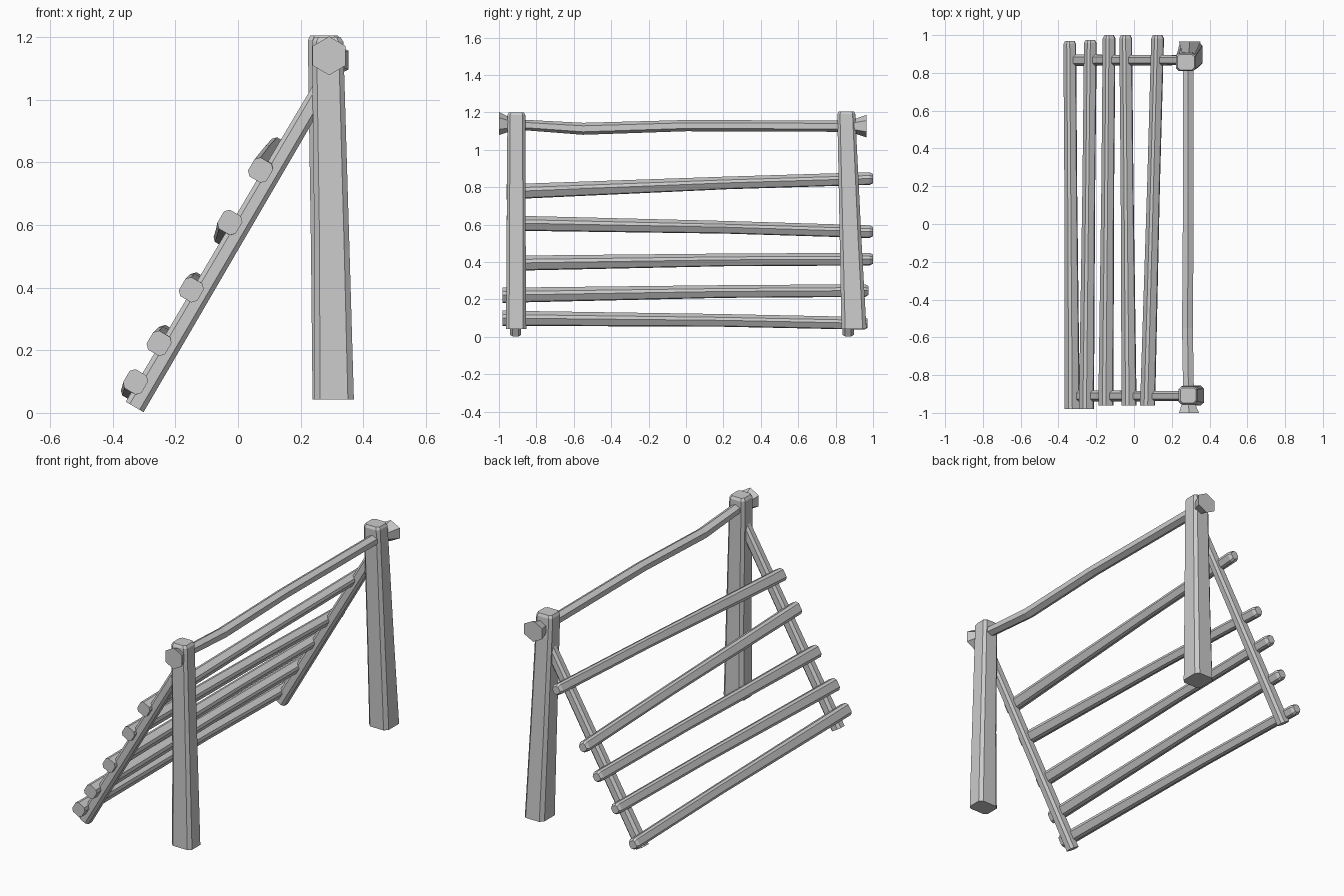
import bpy, bmesh, math
from mathutils import Vector

X, Y, Z = Vector((1, 0, 0)), Vector((0, 1, 0)), Vector((0, 0, 1))
SLOPE = Vector((0.60, 0, 1.02)).normalized()      # direction of the leaning rails
NORMAL = Vector((-SLOPE.z, 0, SLOPE.x))           # outward from the leaning side


def chamfered(c):
    """Unit square with corners cut by c, as 8 points."""
    k = 1 - c
    return [(1, -k), (1, k), (k, 1), (-k, 1), (-1, k), (-1, -k), (-k, -1), (k, -1)]


HEXAGON = [(math.sin(i * math.pi / 3), math.cos(i * math.pi / 3)) for i in range(6)]


def beam(name, rings, u, v, profile):
    """Loft a profile through rings of (centre, half size u, half size v)."""
    bm = bmesh.new()
    loops = [[bm.verts.new(Vector(c) + u * (a * p) + v * (b * q)) for p, q in profile]
             for c, a, b in rings]
    n = len(profile)
    for lo, hi in zip(loops, loops[1:]):
        for i in range(n):
            j = (i + 1) % n
            bm.faces.new((lo[i], lo[j], hi[j], hi[i]))
    bm.faces.new(loops[0][::-1])
    bm.faces.new(loops[-1])
    bmesh.ops.recalc_face_normals(bm, faces=bm.faces[:])
    mesh = bpy.data.meshes.new(name)
    bm.to_mesh(mesh)
    bm.free()
    obj = bpy.data.objects.new(name, mesh)
    bpy.context.collection.objects.link(obj)
    return obj


# Tapered upright posts with a worn top edge
beam("front_post", [
    ((0.306, -0.908, 0.042), 0.064, 0.054),
    ((0.300, -0.908, 0.52), 0.056, 0.051),
    ((0.286, -0.907, 1.185), 0.050, 0.048),
    ((0.286, -0.907, 1.20), 0.041, 0.040)], X, Y, chamfered(0.3))
beam("back_post", [
    ((0.300, 0.898, 0.042), 0.062, 0.067),
    ((0.290, 0.880, 0.52), 0.057, 0.058),
    ((0.275, 0.857, 1.19), 0.052, 0.048),
    ((0.275, 0.857, 1.205), 0.044, 0.041)], X, Y, chamfered(0.3))

# Hexagonal top bar with flared ends
beam("top_bar", [
    ((0.291, -1.00, 1.140), 0.061, 0.062),
    ((0.288, -0.94, 1.135), 0.036, 0.036),
    ((0.288, -0.86, 1.132), 0.033, 0.028),
    ((0.283, -0.55, 1.112), 0.033, 0.032),
    ((0.287, 0.00, 1.129), 0.033, 0.030),
    ((0.287, 0.81, 1.126), 0.033, 0.030),
    ((0.290, 0.90, 1.126), 0.038, 0.038),
    ((0.295, 0.965, 1.126), 0.066, 0.060)], X, Z, HEXAGON)

# Leaning side rails
for name, y in (("front_rail", -0.911), ("back_rail", 0.867)):
    beam(name, [
        ((-0.33, y, 0.019), 0.033, 0.030),
        ((-0.03, y, 0.53), 0.031, 0.028),
        ((0.27, y, 1.04), 0.029, 0.026)], NORMAL, Y, chamfered(0.45))

# Uneven rungs: front (x, y, z) and back (x, y, z)
rungs = [
    ((-0.327, -0.98, 0.099), (-0.340, 0.97, 0.072)),
    ((-0.252, -0.98, 0.222), (-0.231, 0.975, 0.247)),
    ((-0.149, -0.96, 0.393), (-0.132, 1.00, 0.415)),
    ((-0.026, -0.96, 0.608), (-0.044, 1.00, 0.562)),
    ((0.072, -0.96, 0.775), (0.125, 1.00, 0.846))]
for i, (a, b) in enumerate(rungs):
    a, b = Vector(a), Vector(b)
    mid = a.lerp(b, 0.6) + Z * 0.005
    beam(f"rung_{i + 1}", [
        (a, 0.035, 0.034),
        (mid, 0.029, 0.029),
        (b - Y * 0.018, 0.029, 0.029),
        (b, 0.021, 0.021)], SLOPE, NORMAL, chamfered(0.4))
